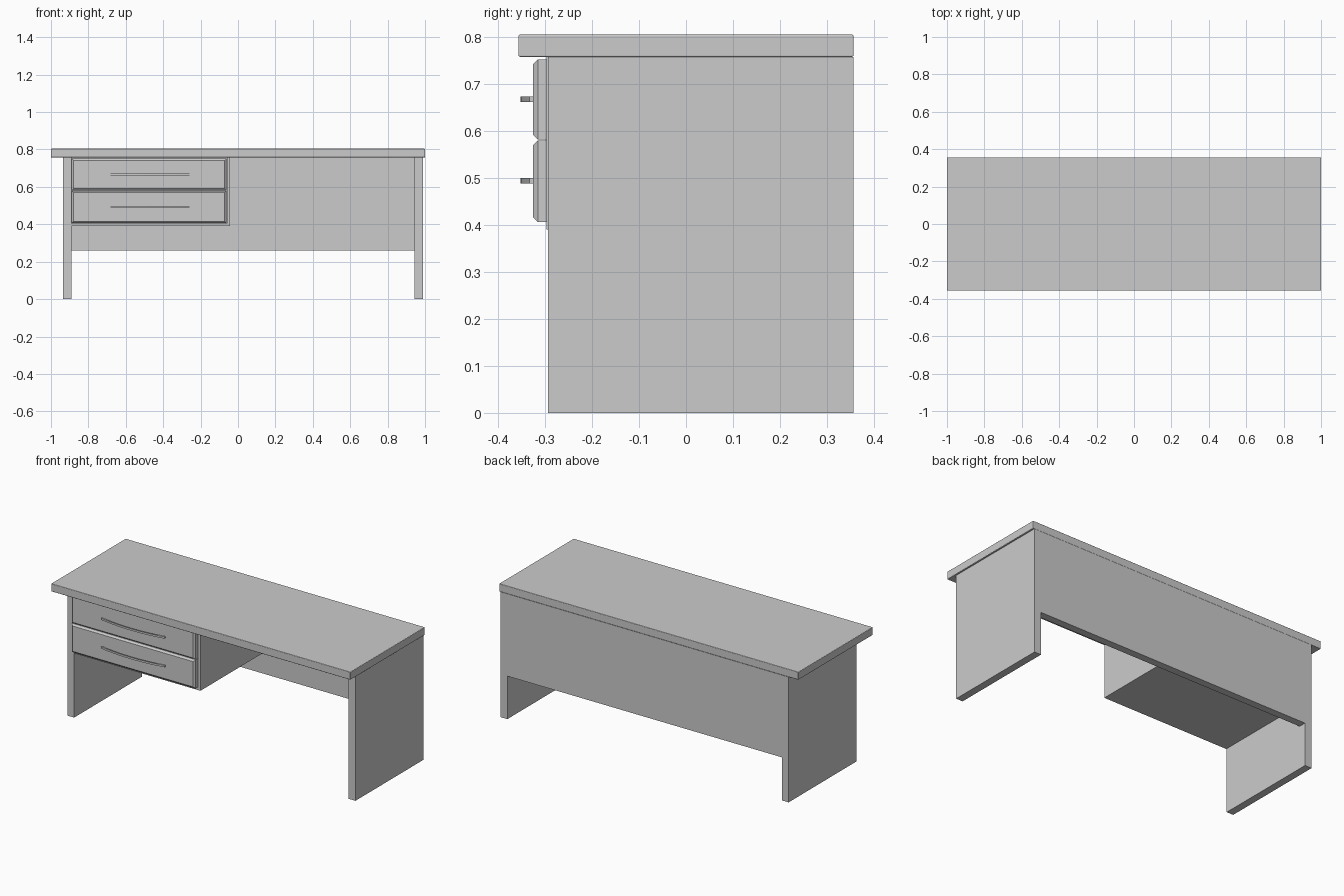
import bpy, bmesh

if "Cube" in bpy.data.objects:
    bpy.data.objects.remove(bpy.data.objects["Cube"])


def finish(name, bm):
    bmesh.ops.recalc_face_normals(bm, faces=bm.faces[:])
    me = bpy.data.meshes.new(name)
    bm.to_mesh(me)
    bm.free()
    ob = bpy.data.objects.new(name, me)
    bpy.context.collection.objects.link(ob)
    return ob


def box(name, x, y, z):
    bm = bmesh.new()
    bmesh.ops.create_cube(bm, size=1)
    for v in bm.verts:
        for i, (a, b) in enumerate((x, y, z)):
            v.co[i] = a if v.co[i] < 0 else b
    return finish(name, bm)


def drawer_front(name, x, z):
    # Slab whose front face is inset by a chamfer
    ob = box(name, x, (-0.325, -0.293), z)
    bm = bmesh.new()
    bm.from_mesh(ob.data)
    edges = [e for e in bm.edges if all(v.co.y < -0.32 for v in e.verts)]
    bmesh.ops.bevel(bm, geom=edges, offset=0.01, segments=1, affect='EDGES')
    bm.to_mesh(ob.data)
    bm.free()


def bow_handle(name, x0, x1, z0, z1, n=20):
    # Curved strip standing off the drawer front on two short feet
    def arc(a, b, y_end, y_mid):
        pts = []
        for i in range(n + 1):
            t = 2 * i / n - 1
            pts.append(((a + b) / 2 + t * (b - a) / 2, y_mid + (y_end - y_mid) * t * t))
        return pts
    y_wall = -0.324
    outer = [(x0, y_wall)] + arc(x0, x1, -0.333, -0.352) + [(x1, y_wall)]
    inner = [(x0 + .01, y_wall)] + arc(x0 + .01, x1 - .01, -0.327, -0.345) + [(x1 - .01, y_wall)]
    bm = bmesh.new()
    a = [bm.verts.new((x, y, z0)) for x, y in outer]
    b = [bm.verts.new((x, y, z0)) for x, y in inner]
    faces = [bm.faces.new((a[i], a[i + 1], b[i + 1], b[i])) for i in range(len(a) - 1)]
    ext = bmesh.ops.extrude_face_region(bm, geom=faces, use_keep_orig=True)
    for g in ext["geom"]:
        if isinstance(g, bmesh.types.BMVert):
            g.co.z = z1
    ob = finish(name, bm)
    bpy.context.view_layer.objects.active = ob
    ob.select_set(True)
    bpy.ops.object.shade_smooth_by_angle()
    ob.select_set(False)


# Desktop with slightly eased edges
top = box("desktop", (-1, 1), (-0.356, 0.356), (0.757, 0.804))
bev = top.modifiers.new("eased_edges", 'BEVEL')
bev.width = 0.003
bev.segments = 3

# Side panels and back panel
box("left_side_panel", (-0.935, -0.89), (-0.293, 0.356), (0, 0.757))
box("right_side_panel", (0.945, 0.99), (-0.293, 0.356), (0, 0.757))
box("back_panel", (-0.89, 0.945), (0.311, 0.356), (0.26, 0.757))

# Drawer housing hung under the top
box("drawer_housing_side", (-0.06, -0.043), (-0.297, 0.311), (0.39, 0.757))
box("drawer_housing_bottom", (-0.89, -0.06), (-0.297, 0.311), (0.39, 0.405))

# Drawers
for label, z0, z1, h in (("upper", 0.581, 0.751, 0.661), ("lower", 0.406, 0.579, 0.488)):
    drawer_front(label + "_drawer_front", (-0.889, -0.062), (z0, z1))
    bow_handle(label + "_drawer_handle", -0.682, -0.258, h, h + 0.011)
